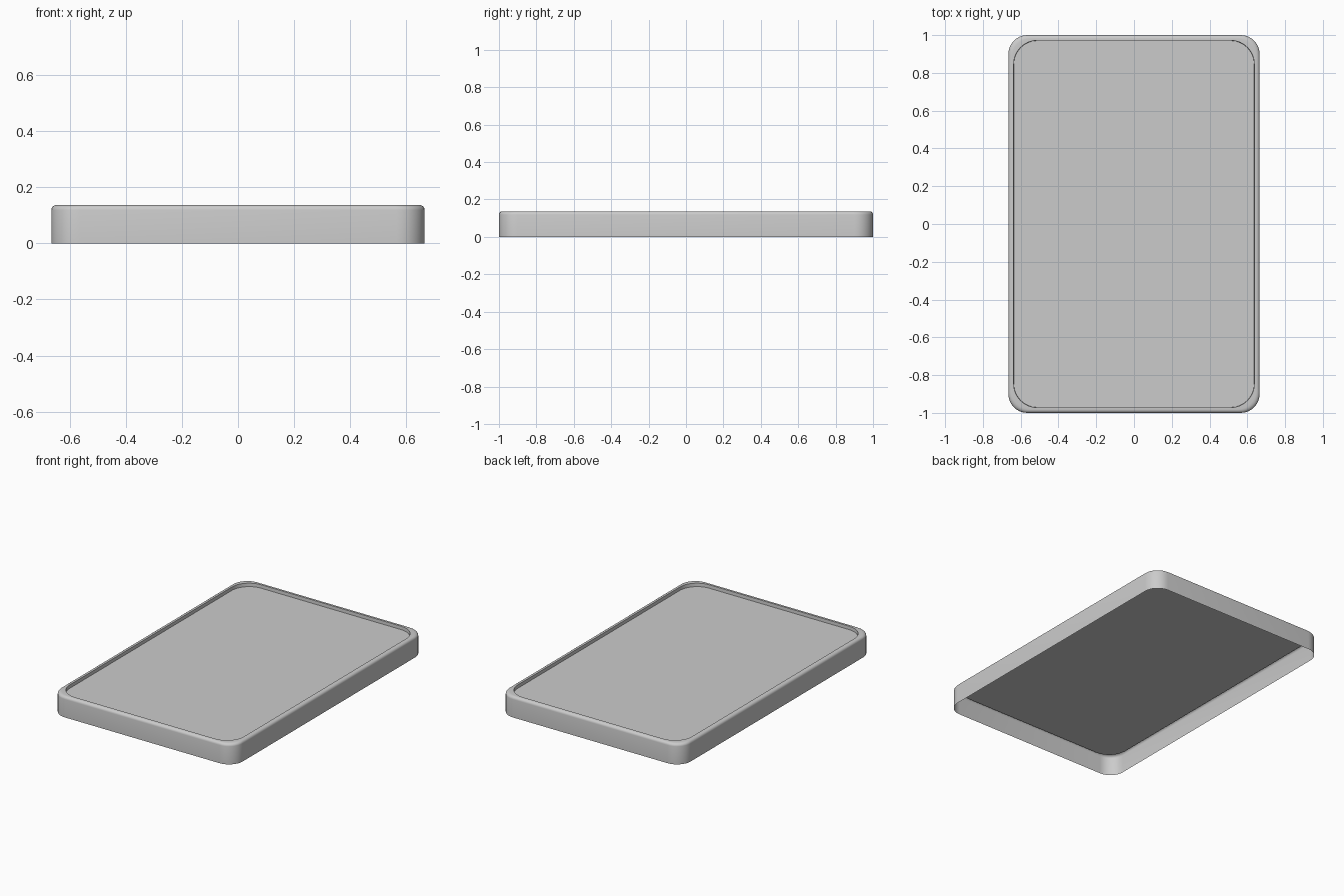
import bpy, bmesh, math

if "Cube" in bpy.data.objects:
    bpy.data.objects.remove(bpy.data.objects["Cube"])

HALF_X, HALF_Y = 0.665, 1.0
TOP = 0.137
SEGMENTS = 8


def outline(inset, radius, z):
    """Rounded rectangle points, counter-clockwise."""
    hx, hy = HALF_X - inset, HALF_Y - inset
    pts = []
    for k, (sx, sy) in enumerate([(1, 1), (-1, 1), (-1, -1), (1, -1)]):
        cx, cy = sx * (hx - radius), sy * (hy - radius)
        for i in range(SEGMENTS + 1):
            a = math.pi / 2 * (k + i / SEGMENTS)
            pts.append((cx + radius * math.cos(a), cy + radius * math.sin(a), z))
    return pts


def loft(name, rings, cap=False):
    """Join rounded outlines into a skin, optionally closing the last one."""
    bm = bmesh.new()
    loops = [[bm.verts.new(p) for p in outline(*r)] for r in rings]
    for low, high in zip(loops, loops[1:]):
        n = len(low)
        for i in range(n):
            j = (i + 1) % n
            bm.faces.new((low[i], low[j], high[j], high[i]))
    if cap:
        bm.faces.new(loops[-1])
    mesh = bpy.data.meshes.new(name)
    bm.to_mesh(mesh)
    bm.free()
    obj = bpy.data.objects.new(name, mesh)
    bpy.context.collection.objects.link(obj)
    bpy.ops.object.select_all(action='DESELECT')
    obj.select_set(True)
    bpy.context.view_layer.objects.active = obj
    bpy.ops.object.shade_smooth_by_angle(angle=math.radians(35))
    return obj


# Thin outer wall, open underneath, with a rounded top edge
R = 0.018
wall = [(0, 0.1, 0)]
for i in range(5):
    a = math.pi / 2 * i / 4
    wall.append((R * (1 - math.cos(a)), 0.1, TOP - R + R * math.sin(a)))

# Rim top and the short drop into the recess
wall += [(0.028, 0.125, TOP), (0.029, 0.125, TOP - 0.022)]
loft("tray_wall", wall)

# Sunken flat panel
loft("recessed_panel", [(0.029, 0.125, TOP - 0.022)], cap=True)
